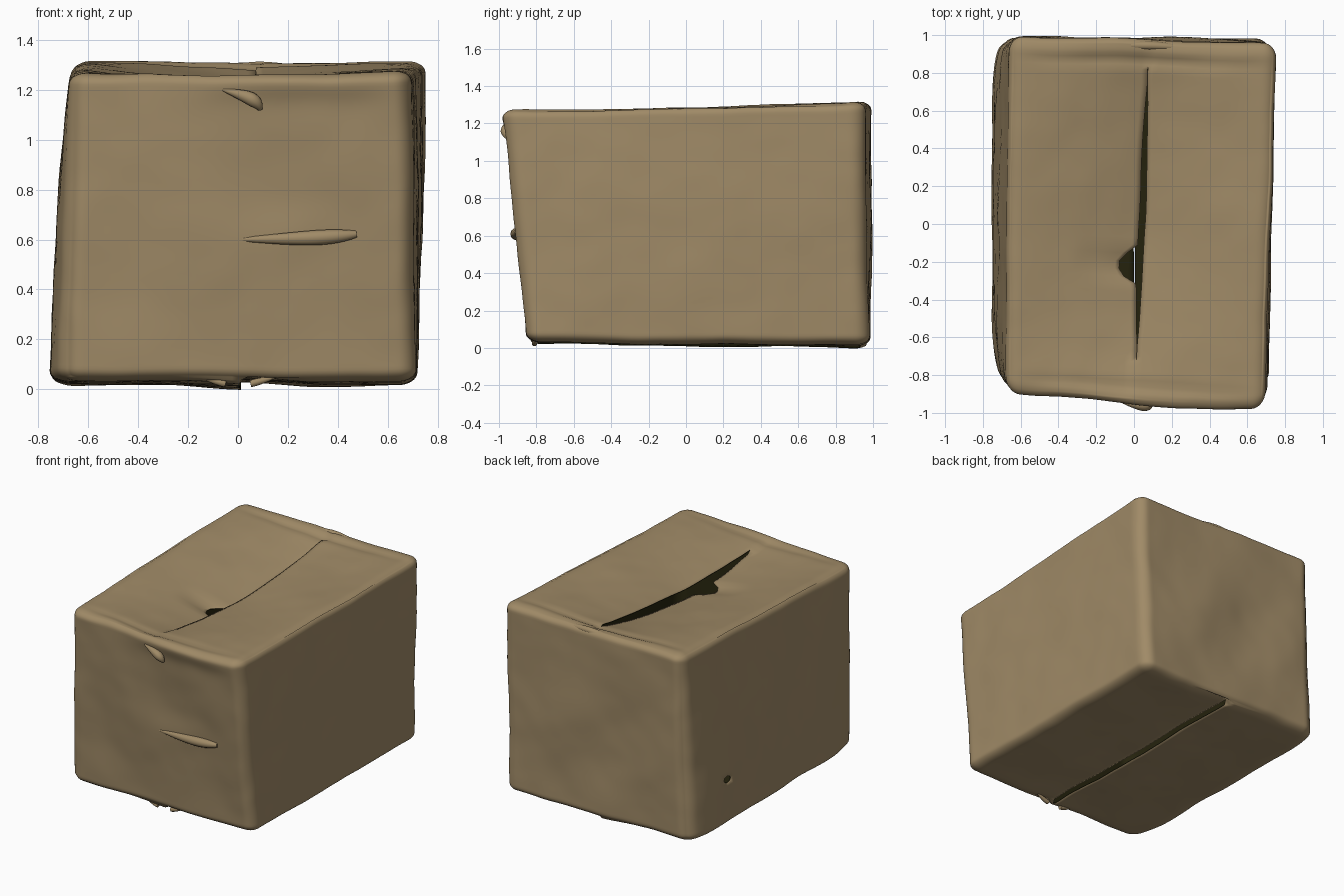
import bpy, bmesh, math
from mathutils import Vector, noise

cube = bpy.data.objects.get("Cube")
if cube:
    bpy.data.objects.remove(cube)


def material(name, rgb):
    m = bpy.data.materials.new(name)
    m.use_nodes = True
    m.diffuse_color = (*rgb, 1)
    bsdf = m.node_tree.nodes["Principled BSDF"]
    bsdf.inputs["Base Color"].default_value = (*rgb, 1)
    bsdf.inputs["Roughness"].default_value = 0.9
    return m


CARD = material("brown_cardboard", (0.35, 0.255, 0.135))
DARK = material("dark_inside", (0.018, 0.016, 0.004))

# Corners as (left end, right end) of each edge that runs along x
EDGES = {
    (-1, -1): ((-0.70, -0.845, 0.035), (0.715, -0.85, 0.03)),
    (1, -1): ((-0.70, 0.985, 0.015), (0.715, 0.98, 0.012)),
    (-1, 1): ((-0.675, -0.90, 1.27), (0.69, -0.985, 1.275)),
    (1, 1): ((-0.655, 0.995, 1.325), (0.76, 0.955, 1.32)),
}
HALF = Vector((0.72, 0.95, 0.65))
ROUND = Vector((0.075, 0.085, 0.05))


def bump(t, centre, width, power=2):
    return math.exp(-abs((t - centre) / width) ** power)


def skew(p):
    """Place a point of the unit cube inside the eight uneven corners."""
    out = Vector()
    for (sy, sz), (a, b) in EDGES.items():
        mix = Vector(a).lerp(Vector(b), (p.x + 1) / 2)
        out += mix * (1 + sy * p.y) * (1 + sz * p.z) / 4
    return out


def rounded(p):
    """Round the edges of the unit cube, in real proportions."""
    core, off = [], []
    for t, h, r in zip(p, HALF, ROUND):
        inner = 1 - r / h
        core.append(max(-inner, min(inner, t)))
        off.append((t - core[-1]) * h / r)
    off = Vector(off)
    if off.length > 1e-6:
        off = off.normalized() * max(abs(c) for c in off)
    return Vector(c + o * r / h for c, o, r, h in zip(core, off, ROUND, HALF))


def spread(t):
    return 0.35 * t + 0.65 * math.sin(t * math.pi / 2)


# Box shell, slit between the flaps on top and underneath
bm = bmesh.new()
bmesh.ops.create_cube(bm, size=2)
bmesh.ops.subdivide_edges(bm, edges=bm.edges[:], cuts=61, use_grid_fill=True)
for v in bm.verts:
    v.co = Vector(spread(c) for c in v.co)


def on_seam(p):
    reach = (-0.79, 0.87) if p.z > 0 else (-0.97, 0.97)
    return abs(p.x) < 1e-4 and abs(p.z) > 0.999 and reach[0] < p.y < reach[1]


seams = [e for e in bm.edges if all(on_seam(v.co) for v in e.verts)]
bmesh.ops.split_edges(bm, edges=seams)
sides = {v: 1 if sum(f.calc_center_median().x for f in v.link_faces) > 0 else -1
         for v in bm.verts}

for v, side in sides.items():
    p = v.co.copy()
    q = skew(rounded(p))
    fx, fy, fz = (1 - c * c for c in p)
    # Bulging and dented walls
    height = (p.z + 1) / 2
    q.x -= 0.055 * max(0, -p.x) ** 4 * (1 - p.y ** 6) * (1 - height ** 2)
    q.x += 0.008 * max(0, p.x) ** 4 * fy * fz
    if abs(p.y) > 0.99:
        q.y += 0.01 * fx * fz * math.sin(5 * p.x + 3 * p.z)
    # Overhanging lip along the top of the front wall
    if p.y < -0.9:
        q.y -= 0.022 * bump(p.x, 0.35, 0.5, 4) * bump(p.z, 0.93, 0.1)
        q.y -= 0.012 * fx * bump(p.z, -0.05, 0.2) * bump(p.x, 0.25, 0.4)
    # Sagging top flaps that part along the slit
    if p.z > 0.99:
        near = max(0, 1 - abs(p.x))
        sag = 0.09 if side > 0 else 0.135
        q.z -= sag * near ** 1.3 * fy * (1 - 0.15 * p.y)
        q.z -= 0.01 * fy * (1 - near)
        q.z -= 0.012 * bump(p.y, -0.91, 0.03) * fx + 0.014 * bump(p.y, 0.88, 0.03) * fx
        pull = max(0, 1 - abs(p.x) / 0.5)
        q.x += pull * (0.045 + 0.04 * p.y - skew(Vector((0, p.y, 1))).x)
        opening = max(0, 1 - ((p.y - 0.03) / 0.7) ** 2) ** 0.7
        if side > 0:
            q.x += pull * 0.014 * opening
        else:
            notch = 0.095 * bump(p.y, -0.245, 0.08, 4)
            q.x -= pull * (0.018 * opening + notch)
    # Overlapping bottom flaps
    if p.z < -0.99:
        near = max(0, 1 - abs(p.x) * 2.5)
        q.z += (0.022 if side > 0 else -0.012) * near
        q.x += 0.004 * side * near * fy
    # Crumpling
    q += noise.noise_vector(q * 2.6) * 0.009 + noise.noise_vector(q * 7) * 0.0025
    v.co = q

# Small oval tear in the right wall
spot = Vector((-0.73, 0.61, 0.335))
middle = min(bm.verts, key=lambda v: (v.co - spot).length)
centre = middle.co.copy()
rim = {v for f in middle.link_faces for v in f.verts if v != middle}
for v in rim:
    d = v.co - centre
    d.x = 0
    d.normalize()
    v.co.y = centre.y + d.y * 0.035
    v.co.z = centre.z + d.z * 0.024
bmesh.ops.delete(bm, geom=[middle], context="VERTS")

bmesh.ops.recalc_face_normals(bm, faces=bm.faces[:])
mesh = bpy.data.meshes.new("box_shell")
bm.to_mesh(mesh)
bm.free()
shell = bpy.data.objects.new("box_shell", mesh)
bpy.context.collection.objects.link(shell)
for m in (CARD, DARK):
    mesh.materials.append(m)
mesh.polygons.foreach_set("use_smooth", [True] * len(mesh.polygons))
wall = shell.modifiers.new("wall", "SOLIDIFY")
wall.thickness = 0.006
wall.offset = -1
wall.material_offset = 1
wall.material_offset_rim = 1


def crease(name, points):
    """Tapered fold of card along a path of (x, y, z, radius)."""
    curve = bpy.data.curves.new(name, "CURVE")
    curve.dimensions = "3D"
    curve.bevel_depth = 1
    curve.bevel_resolution = 3
    curve.use_fill_caps = True
    spline = curve.splines.new("NURBS")
    spline.points.add(len(points) - 1)
    spline.use_endpoint_u = True
    spline.order_u = 3
    for pt, (x, y, z, r) in zip(spline.points, points):
        pt.co = (x, y, z, 1)
        pt.radius = r
    curve.materials.append(CARD)
    obj = bpy.data.objects.new(name, curve)
    bpy.context.collection.objects.link(obj)


# Raised creases and torn tabs
crease("front_crease", [(-0.02, -0.89, 0.60, 0.004), (0.2, -0.905, 0.602, 0.028),
                        (0.40, -0.91, 0.612, 0.034), (0.475, -0.905, 0.622, 0.014)])
crease("front_tab", [(-0.06, -0.945, 1.2, 0.005), (0.02, -0.96, 1.18, 0.026),
                     (0.08, -0.965, 1.15, 0.03), (0.09, -0.955, 1.12, 0.008)])
crease("back_top_fold", [(-0.5, 0.95, 1.29, 0.01), (0.0, 0.945, 1.285, 0.022),
                         (0.12, 0.945, 1.295, 0.025), (0.3, 0.93, 1.28, 0.01)])
for x in (-0.05, 0.05):
    crease("bottom_front_tab", [(x * 3, -0.80, 0.05, 0.006),
                                (x * 1.5, -0.81, 0.028, 0.018), (x, -0.81, 0.022, 0.014)])
